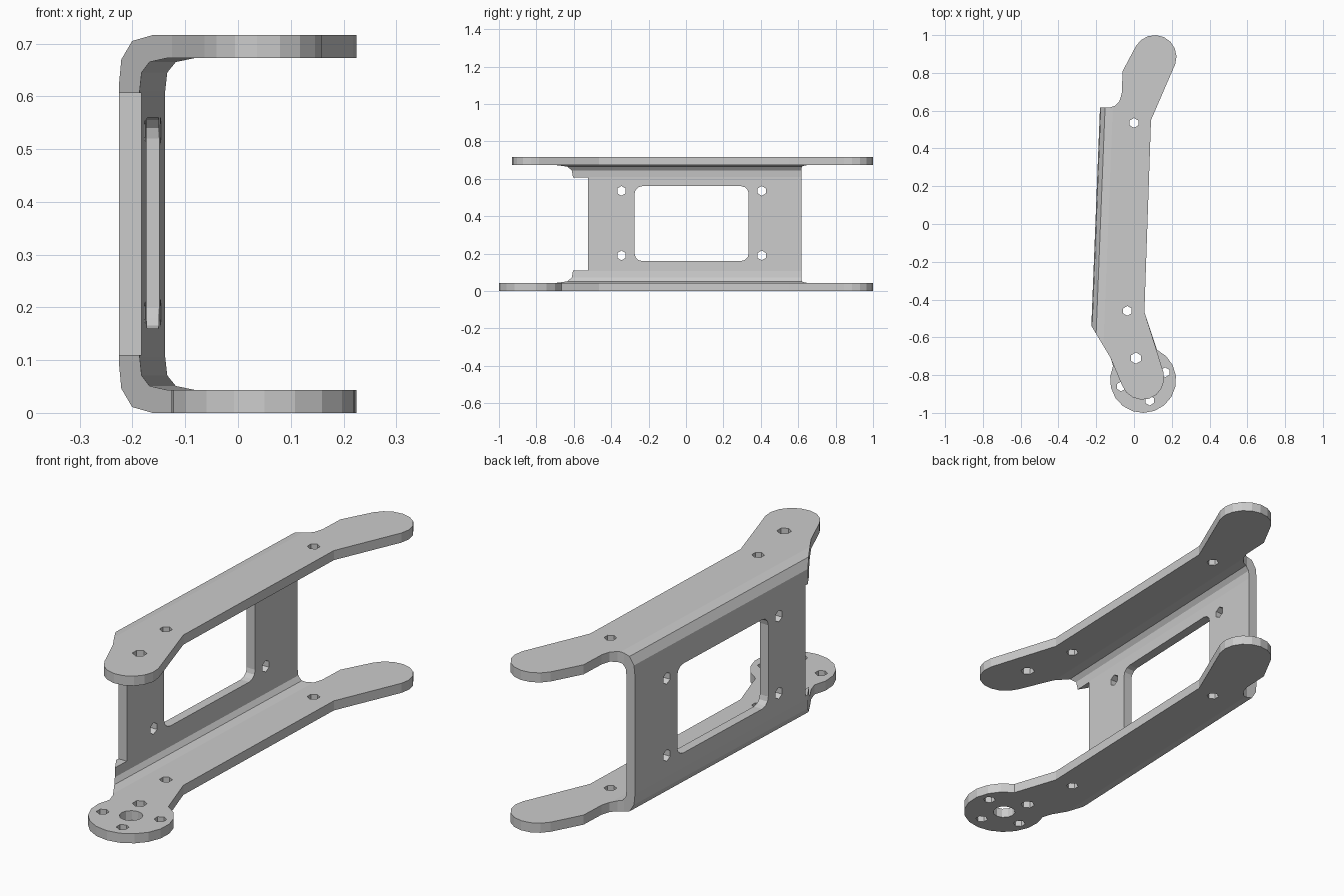
import bpy, bmesh
from math import cos, sin, radians, pi

if "Cube" in bpy.data.objects:
    bpy.data.objects.remove(bpy.data.objects["Cube"])

H = 0.716          # overall height


def prism(name, pts, a, b, axis='z'):
    """Extrude a 2D outline from a to b along z, or along x (pts are then y, z)."""
    bm = bmesh.new()
    place = (lambda p, t: (p[0], p[1], t)) if axis == 'z' else (lambda p, t: (t, p[0], p[1]))
    lo = [bm.verts.new(place(p, a)) for p in pts]
    hi = [bm.verts.new(place(p, b)) for p in pts]
    return finish(name, bm, lo, hi)


def finish(name, bm, lo, hi):
    """Skin two matching rings and cap them."""
    n = len(lo)
    bm.faces.new(lo)
    bm.faces.new(hi)
    for i in range(n):
        j = (i + 1) % n
        bm.faces.new((lo[i], lo[j], hi[j], hi[i]))
    bmesh.ops.recalc_face_normals(bm, faces=bm.faces)
    me = bpy.data.meshes.new(name)
    bm.to_mesh(me)
    bm.free()
    ob = bpy.data.objects.new(name, me)
    bpy.context.collection.objects.link(ob)
    return ob


def arc(cx, cy, r, a0, a1, n):
    return [(cx + r * cos(radians(a0 + (a1 - a0) * i / n)),
             cy + r * sin(radians(a0 + (a1 - a0) * i / n))) for i in range(n + 1)]


def ring(cx, cy, r, n=6):
    return [(cx + r * cos(2 * pi * i / n + pi / 2), cy + r * sin(2 * pi * i / n + pi / 2))
            for i in range(n)]


def combine(ob, tool, op):
    """Apply a boolean and remove the helper."""
    tool.hide_render = True
    m = ob.modifiers.new("cut", 'BOOLEAN')
    m.object, m.operation, m.solver = tool, op, 'EXACT'
    bpy.context.view_layer.objects.active = ob
    bpy.ops.object.modifier_apply(modifier=m.name)
    bpy.data.objects.remove(tool)


# Bent sheet channel: C section swept along y, wall slanting slightly
outer = [(0, .62), (.005, .67), (.027, .705), (.068, H)]
inner = [(.1, .673), (.062, .665), (.046, .645), (.042, .61)]
upper = outer + [(None, H), (None, .673)] + inner
section = upper + [(x, H - z) for x, z in reversed(upper)]
bm = bmesh.new()
rings = []
for y in (-1.1, 1.1):
    wall_x = -0.2045 + 0.0396 * y
    rings.append([bm.verts.new((0.35 if x is None else wall_x + x, y, z)) for x, z in section])
bracket = finish("bracket", bm, *rings)

# Plan outlines of the two arms: shared body, different front ends
body = ([(.055, -.465), (.09, .55)] + arc(.11, .885, .115, -20, 150, 8)
        + [(-.06, .81), (-.065, .69), (-.077, .65), (-.1, .626), (-.125, .618), (-.3, .618),
           (-.3, -.415), (-.125, -.707)])
lobe = arc(.045, -.815, .115, 200, 375, 8)
disc = arc(.048, -.825, .175, 155, 425, 14)
trim = prism("trim_upper", body + lobe, .3, .9)
combine(trim, prism("trim_lower", body + disc, -.2, .4), 'UNION')
combine(bracket, trim, 'INTERSECT')

# Square front edge of the wall between the flared bends
edge = [(-.9, .11), (-.525, .11), (-.525, .606), (-.9, .606)]
combine(bracket, prism("edge_cut", edge, -.4, -.1, 'x'), 'DIFFERENCE')

# Rounded window in the wall
r = .04
window = (arc(.335 - r, .56 - r, r, 0, 90, 3) + arc(-.275 + r, .56 - r, r, 90, 180, 3)
          + arc(-.275 + r, .16 + r, r, 180, 270, 3) + arc(.335 - r, .16 + r, r, 270, 360, 3))
combine(bracket, prism("window_cut", window, -.4, 0, 'x'), 'DIFFERENCE')

# Screw holes in the wall
for y in (-.345, .405):
    for z in (.19, .535):
        combine(bracket, prism("wall_hole", ring(y, z, .026), -.4, 0, 'x'), 'DIFFERENCE')

# Screw holes through both arms
for x, y, rad in ((0, .535, .026), (-.035, -.46, .026), (.01, -.71, .03)):
    combine(bracket, prism("arm_hole", ring(x, y, rad), -.1, .9), 'DIFFERENCE')

# Servo disc holes in the lower arm only
for x, y, rad, n in ((.048, -.825, .048, 12), (.165, -.785, .026, 6),
                     (-.068, -.86, .026, 6), (.083, -.935, .026, 6)):
    combine(bracket, prism("disc_hole", ring(x, y, rad, n), -.1, .2), 'DIFFERENCE')
